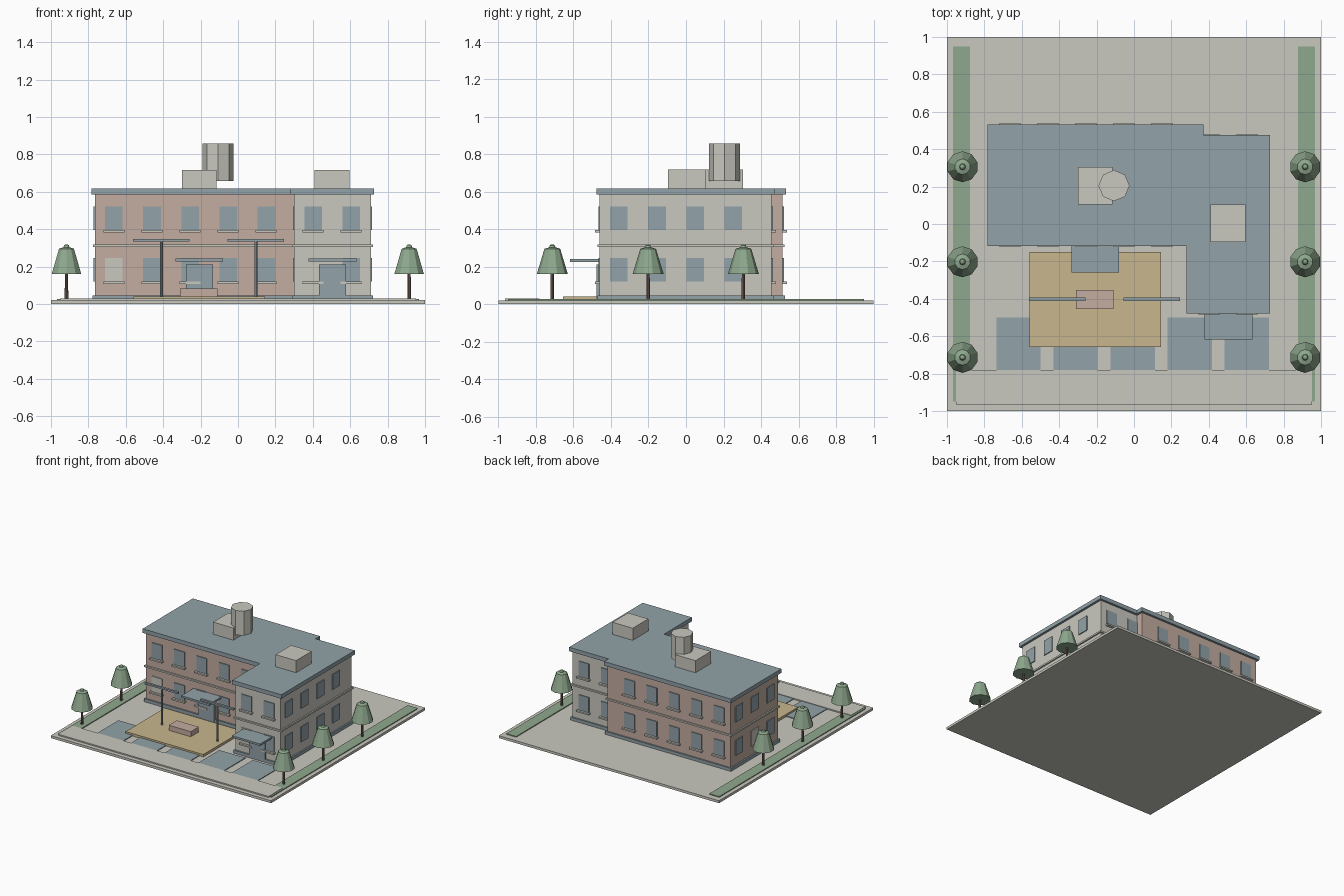
import bpy, bmesh
from math import pi

old = bpy.data.objects.get("Cube")
if old:
    bpy.data.objects.remove(old, do_unlink=True)


def material(name, r, g, b):
    # Convert display values to linear
    lin = [((c / 255 + 0.055) / 1.055) ** 2.4 for c in (r, g, b)] + [1.0]
    m = bpy.data.materials.new(name)
    m.use_nodes = True
    m.diffuse_color = lin
    m.node_tree.nodes["Principled BSDF"].inputs["Base Color"].default_value = lin
    return m


STONE = material("pale stone", 201, 200, 191)
BRICK = material("pink brick", 195, 173, 161)
SLATE = material("slate blue", 146, 162, 168)
TAN = material("tan paving", 200, 183, 142)
GREEN = material("soft green", 143, 169, 142)
BROWN = material("bark brown", 122, 100, 90)


def finish(bm, name, mat):
    bmesh.ops.recalc_face_normals(bm, faces=bm.faces)
    mesh = bpy.data.meshes.new(name)
    bm.to_mesh(mesh)
    bm.free()
    mesh.materials.append(mat)
    ob = bpy.data.objects.new(name, mesh)
    bpy.context.collection.objects.link(ob)
    return ob


def prism(name, outline, z0, z1, mat):
    bm = bmesh.new()
    face = bm.faces.new([bm.verts.new((x, y, z0)) for x, y in outline])
    top = bmesh.ops.extrude_face_region(bm, geom=[face])["geom"]
    for v in top:
        if isinstance(v, bmesh.types.BMVert):
            v.co.z = z1
    return finish(bm, name, mat)


def box(name, x0, x1, y0, y1, z0, z1, mat):
    return prism(name, [(x0, y0), (x1, y0), (x1, y1), (x0, y1)], z0, z1, mat)


def lathe(name, x, y, profile, sides, mat):
    # Stacked rings of (radius, height) joined by flat faces
    bm = bmesh.new()
    rings = []
    for r, z in profile:
        ring = bmesh.ops.create_circle(bm, segments=sides, radius=r)["verts"]
        for v in ring:
            v.co.x, v.co.y, v.co.z = v.co.x + x, v.co.y + y, z
        rings.append(ring)
    for a, b in zip(rings, rings[1:]):
        for i in range(sides):
            j = (i + 1) % sides
            bm.faces.new((a[i], a[j], b[j], b[i]))
    bm.faces.new(rings[0])
    bm.faces.new(rings[-1])
    return finish(bm, name, mat)


# Ground, hedges, front walk and parking bays
GROUND = 0.02
box("ground_slab", -1, 1, -1, 1, 0, GROUND, STONE)
box("front_walk", -0.953, 0.953, -0.965, -0.78, GROUND, 0.03, STONE)
for side, s in (("right", -1), ("left", 1)):
    box(side + "_lawn_strip", *sorted((s * 0.877, s * 0.967)), -0.95, 0.95, GROUND, 0.027, GREEN)
for i in range(5):
    x = -0.617 + i * 0.305
    box("parking_bay", x - 0.118, x + 0.118, -0.78, -0.5, GROUND, 0.026, SLATE)

# Building walls
XL, XM, XB, XR = -0.765, 0.30, 0.353, 0.71
YF, YM, YB, YN = -0.46, -0.10, 0.457, 0.515
WALL_TOP = 0.585
box("brick_block", XL, XB, YM, YN, GROUND, WALL_TOP, BRICK)
box("stone_wing", XM, XR, YF, YB, GROUND, WALL_TOP, STONE)


def footprint(d):
    # Building outline pushed outwards by d
    return [(XL - d, YM - d), (XM - d, YM - d), (XM - d, YF - d), (XR + d, YF - d),
            (XR + d, YB + d), (XB + d, YB + d), (XB + d, YN + d), (XL - d, YN + d)]


prism("plinth", footprint(0.012), GROUND, 0.045, SLATE)
prism("belt_course", footprint(0.011), 0.304, 0.317, STONE)
prism("flat_roof", footprint(0.018), WALL_TOP, 0.618, SLATE)

# Windows: walls face along an axis with an outward sign
CELL = 0.2035
OUT = 0.007


def wall_box(name, axis, wall, sign, c, half, depth, z0, z1, mat):
    a, b = sorted((wall - sign * 0.002, wall + sign * depth))
    if axis == "y":
        box(name, c - half, c + half, a, b, z0, z1, mat)
    else:
        box(name, a, b, c - half, c + half, z0, z1, mat)


def windows(axis, wall, sign, start, count, blocked=None):
    for i in range(count):
        c = start + CELL * (i + 0.5)
        for floor, z in enumerate((0.12, 0.395)):
            shut = floor == 0 and i == blocked
            wall_box("shuttered_window" if shut else "window", axis, wall, sign, c,
                     0.047, OUT, z, z + 0.125, STONE if shut else SLATE)
            if axis == "y":
                wall_box("window_sill", axis, wall, sign, c, 0.056, 0.024, z - 0.012, z, STONE)


windows("y", YM, -1, XL, 5, 0)
windows("y", YF, -1, XM, 2, 0)
windows("y", YN, 1, XL, 5)
windows("y", YB, 1, XM, 2)
windows("x", XL, -1, YM, 3, 1)
windows("x", XR, 1, YF, 4)
windows("x", XM, -1, YF, 2)

# Doors with canopies
for x, wall in ((-0.207, YM), (0.505, YF)):
    wall_box("door", "y", wall, -1, x, 0.072, 0.016, 0.03, 0.212, SLATE)
    box("door_canopy", x - 0.128, x + 0.128, wall - 0.158, wall, 0.226, 0.242, SLATE)

# Rooftop units and water tank
box("roof_unit_back", -0.30, -0.115, 0.105, 0.305, 0.618, 0.717, STONE)
box("roof_unit_front", 0.41, 0.595, -0.097, 0.105, 0.618, 0.717, STONE)
lathe("roof_tank", -0.107, 0.205, [(0.083, 0.657), (0.083, 0.857)], 8, STONE)

# Courtyard with bench and shade posts
box("courtyard", -0.56, 0.145, -0.657, -0.15, GROUND, 0.04, TAN)
box("bench", -0.31, -0.11, -0.455, -0.352, 0.04, 0.082, BRICK)
for x in (-0.41, 0.095):
    lathe("shade_post", x, -0.402, [(0.008, 0.04), (0.008, 0.336)], 8, SLATE)
    box("shade_beam", x - 0.151, x + 0.151, -0.411, -0.393, 0.334, 0.348, SLATE)

# Trees along both lawns
crown = [(0.083, 0.16), (0.042, 0.295), (0.017, 0.303), (0.013, 0.314), (0.005, 0.319)]
for x in (-0.917, 0.915):
    for y in (-0.713, -0.202, 0.306):
        lathe("tree_trunk", x, y, [(0.01, GROUND), (0.008, 0.2)], 8, BROWN)
        lathe("tree_crown", x, y, crown, 10, GREEN)
